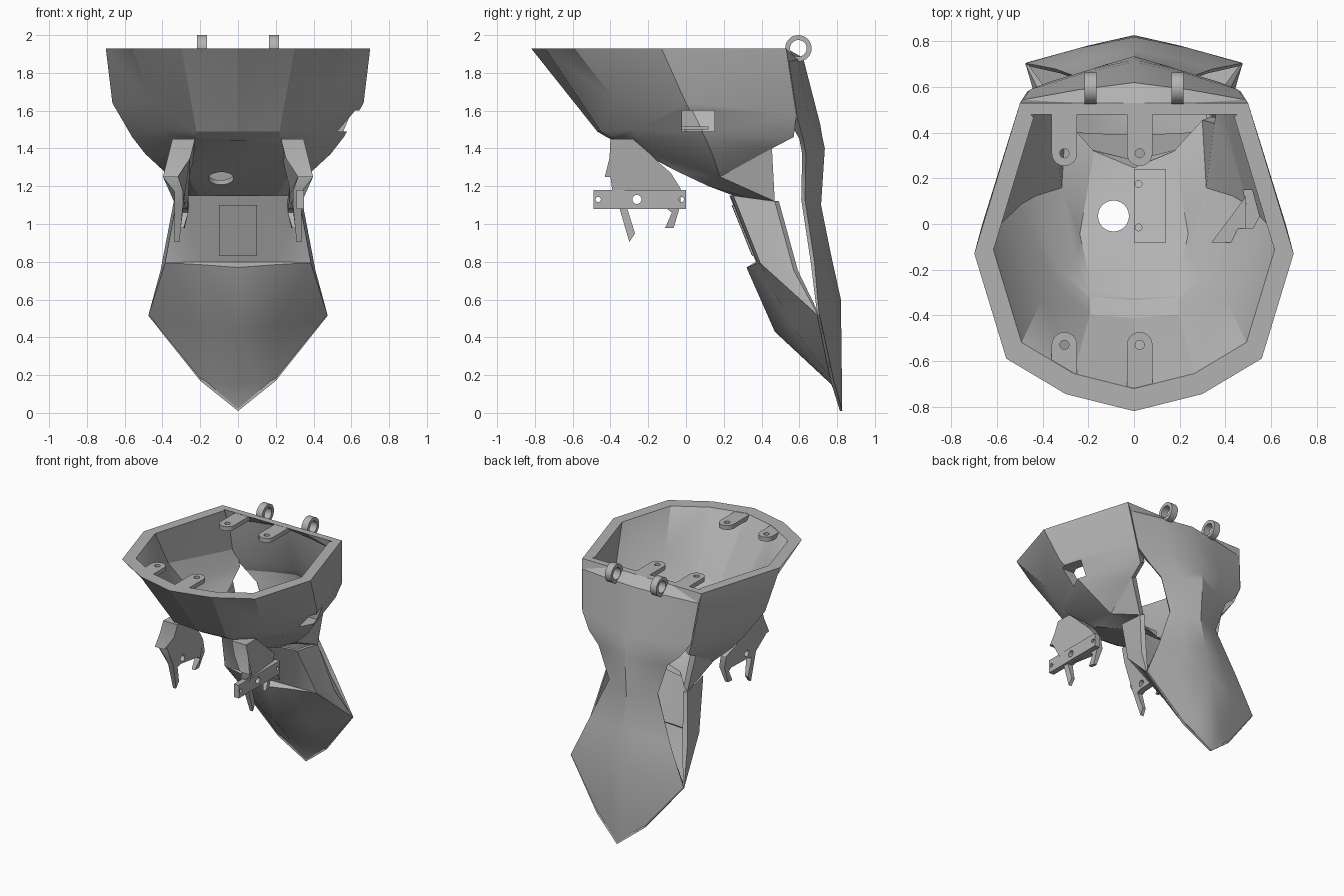
import bpy, bmesh, math
from mathutils import Vector

if "Cube" in bpy.data.objects:
    bpy.data.objects.remove(bpy.data.objects["Cube"])

grey = bpy.data.materials.new("plain grey")
grey.diffuse_color = (0.45, 0.45, 0.45, 1)
grey.use_nodes = True
grey.node_tree.nodes["Principled BSDF"].inputs["Base Color"].default_value = grey.diffuse_color


def shade(ob, angle=28):
    bpy.ops.object.select_all(action='DESELECT')
    bpy.context.view_layer.objects.active = ob
    ob.select_set(True)
    bpy.ops.object.shade_smooth_by_angle(angle=math.radians(angle))


def finish(name, bm):
    bmesh.ops.remove_doubles(bm, verts=bm.verts, dist=1e-5)
    bmesh.ops.recalc_face_normals(bm, faces=bm.faces)
    me = bpy.data.meshes.new(name)
    bm.to_mesh(me)
    bm.free()
    ob = bpy.data.objects.new(name, me)
    bpy.context.collection.objects.link(ob)
    me.materials.append(grey)
    shade(ob)
    return ob


def shell(name, rows, inner):
    """Mirrored half grid, thickened towards inner(point)."""
    bm = bmesh.new()
    seen = {}

    def vert(p):
        key = tuple(round(c, 4) for c in p)
        if key not in seen:
            seen[key] = bm.verts.new(key)
        return seen[key]

    for s in (1, -1):
        for a, b in zip(rows, rows[1:]):
            for i in range(len(a) - 1):
                quad = [vert((s * p[0], p[1], p[2])) for p in (a[i], a[i + 1], b[i + 1], b[i])]
                quad = list(dict.fromkeys(quad))
                if len(quad) > 2:
                    if s < 0:
                        quad.reverse()
                    if not bm.faces.get(quad):
                        bm.faces.new(quad)
    bmesh.ops.triangulate(bm, faces=bm.faces)
    outer = list(bm.faces)
    rim = [e for e in bm.edges if len(e.link_faces) == 1]
    twin = {v: bm.verts.new(inner(v.co)) for v in list(bm.verts)}
    for f in outer:
        bm.faces.new([twin[v] for v in reversed(f.verts)])
    for e in rim:
        a, b = e.verts
        bm.faces.new((a, b, twin[b], twin[a]))
    return finish(name, bm)


def prism(name, pts, axis, lo, hi):
    """Outline extruded along x (points are y, z) or z (points are x, y)."""
    bm = bmesh.new()
    place = (lambda p, d: (d, *p)) if axis == 'x' else (lambda p, d: (*p, d))
    a = [bm.verts.new(place(p, lo)) for p in pts]
    b = [bm.verts.new(place(p, hi)) for p in pts]
    n = len(pts)
    bm.faces.new(a)
    bm.faces.new(b[::-1])
    for i in range(n):
        bm.faces.new((a[i], b[i], b[(i + 1) % n], a[(i + 1) % n]))
    return finish(name, bm)


def circle(cx, cy, r, n=24, start=0.0, sweep=2 * math.pi):
    k = n if sweep > 6 else n - 1
    return [(cx + r * math.cos(start + sweep * i / k), cy + r * math.sin(start + sweep * i / k))
            for i in range(n)]


def cut(ob, pts, axis, lo, hi):
    cutter = prism("cutter", pts, axis, lo, hi)
    cutter.hide_render = True
    bpy.context.view_layer.objects.active = ob
    m = ob.modifiers.new("cut", 'BOOLEAN')
    m.operation, m.object, m.solver = 'DIFFERENCE', cutter, 'EXACT'
    bpy.ops.object.modifier_apply(modifier=m.name)
    bpy.data.objects.remove(cutter)
    shade(ob, 20)


def rect(a0, b0, a1, b1):
    return [(a0, b0), (a1, b0), (a1, b1), (a0, b1)]


# Bowl: rows from rim to centre line, columns from front to rear
bowl_rows = [
    [(0, -.82, 1.93), (.30, -.745, 1.93), (.56, -.59, 1.93), (.70, -.13, 1.93), (.50, .53, 1.93)],
    [(0, -.47, 1.49), (.22, -.45, 1.49), (.46, -.38, 1.66), (.665, 0, 1.64), (.465, .585, 1.58)],
    [(0, -.42, 1.46), (.22, -.40, 1.46), (.40, -.28, 1.50), (.56, .10, 1.46), (.42, .57, 1.46)],
    [(0, -.40, 1.45), (.22, -.38, 1.45), (.36, -.24, 1.44), (.49, .14, 1.37), (.40, .455, 1.40)],
    [(0, -.38, 1.44), (.22, -.36, 1.44), (.29, -.17, 1.37), (.36, .18, 1.25), (.34, .47, 1.12)],
    [(0, -.37, 1.44), (.21, -.32, 1.42), (.27, -.05, 1.28), (.24, .12, 1.20), (.20, .33, 1.14)],
    [(0, -.37, 1.44), (0, -.28, 1.40), (0, -.08, 1.30), (0, .10, 1.21), (0, .28, 1.14)],
]
bowl = shell("bowl", bowl_rows,
             lambda p: Vector((p.x * .88, p.y * (.88 if p.z > 1.9 or p.y < .3 else .97),
                               p.z if p.z > 1.9 else p.z + .03)))
cut(bowl, circle(-.09, .035, .068), 'z', 1.0, 1.5)
cut(bowl, rect(-.02, 1.49, .15, 1.60), 'x', .45, .8)

# Back plate from the rim down to the pointed tail: centre (y, z), edge (x, y, z)
back_table = [
    (.53, 1.93, .50, .53, 1.93), (.62, 1.88, .487, .545, 1.86), (.71, 1.53, .455, .59, 1.56),
    (.72, 1.47, .38, .62, 1.45), (.735, 1.40, .29, .635, 1.37), (.715, 1.10, .205, .63, 1.13),
    (.765, .85, .345, .68, .80), (.82, .60, .475, .705, .515), (.825, .20, .20, .775, .17),
    (.825, .01, 0, .825, .01)]
back_rows = [[(0, cy, cz), (ex / 2, cy + (ey - cy) * .42, (cz + ez) / 2), (ex, ey, ez)]
             for cy, cz, ex, ey, ez in back_table]
shell("back_plate", back_rows,
      lambda p: Vector((p.x * (.93 if p.z > .7 else 1),
                        p.y - (.05 if p.z > 1.5 else .02 if p.z > .7 else .01), p.z)))

# Tail front: flat face, corner and side wall, with a small ledge at the centre
side_tip, low_tip = (.475, .70, .515), (.20, .775, .17)
tail_rows = [
    [(0, .23, 1.15), (.20, .235, 1.15), (.32, .25, 1.15), (.34, .47, 1.12)],
    [(0, .37, .80), (.20, .375, .80), (.385, .39, .80), (.41, .57, .755)],
    [(0, .32, .77), (.20, .36, .785), (.385, .39, .795), (.41, .57, .755)],
    [(0, .47, .43), (.20, .56, .46), side_tip, side_tip],
    [(0, .77, .15), (.10, .77, .16), low_tip, low_tip],
    [(0, .82, .01)] * 4]
shell("tail_front", tail_rows,
      lambda p: Vector((p.x * (.94 if p.z > .6 else .99), p.y + (.022 if p.z > .6 else .008), p.z)))
shell("tail_panel", [[(0, .241, 1.10), (.1, .243, 1.10)], [(0, .350, .83), (.1, .352, .83)]],
      lambda p: Vector((p.x, p.y + .009, p.z)))

# Hinge rings on the rear rim
for side, s in (("left", -1), ("right", 1)):
    x = .19 * s
    ring = prism(side + "_hinge_ring", circle(.595, 1.93, .07, 32), 'x', x - .026, x + .026)
    cut(ring, circle(.595, 1.93, .044, 32), 'x', x - .1, x + .1)

# Screw tabs inside the rim, with round ends
for x in (-.305, .025):
    for part, yc, yr, s in (("rear", .31, .50, 1), ("front", -.53, -.72, -1)):
        if part == "front" and x < -.1:
            yr = -.66
        pts = circle(x, yc, .056, 13, math.pi if s > 0 else 0, math.pi)
        pts += [(x + .056 * s, yr), (x - .056 * s, yr)]
        tab = prism(part + "_tab", pts, 'z', 1.895, 1.928)
        cut(tab, circle(x, yc, .02, 16), 'z', 1.8, 2)

# Mounting plate on the floor and triangular bracket at the side
mount = prism("floor_mount", [(-.08, 1.31), (.24, 1.17), (.24, 1.22), (-.08, 1.36)], 'x', 0, .14)
for y in (-.015, .175):
    cut(mount, circle(.02, y, .015, 12), 'z', 1, 1.6)
bracket = prism("side_bracket", [(.34, -.08), (.49, -.08), (.49, .12)], 'z', 1.50, 1.515)
cut(bracket, circle(.46, -.04, .015, 12), 'z', 1.4, 1.6)

# Claws below the bowl: hooked outline with a long front and a short rear tooth
claw_outline = [
    (-.40, 1.45), (-.405, 1.35), (-.43, 1.25), (-.40, 1.25), (-.39, 1.17), (-.36, 1.11),
    (-.30, .905), (-.27, .95), (-.31, 1.08), (-.27, 1.09), (-.10, 1.08), (-.075, 1.06),
    (-.11, .98), (-.065, .98), (-.03, 1.10), (-.03, 1.19), (-.08, 1.27), (-.15, 1.33),
    (-.20, 1.38), (-.28, 1.45)]
for side, s in (("left", -1), ("right", 1)):
    claw = prism(side + "_claw", claw_outline, 'x', -.5, .5)
    for v in claw.data.vertices:
        y, z = v.co.y, v.co.z
        if z > 1.24:
            outer = .40 - (z - 1.24) * .25
        else:
            outer = max(.335, .40 - (1.24 - z))
        outer -= max(0, y + .3) * .12
        thick = .12 if z > 1.3 else .08 if z > 1.2 else .045 if z > 1.0 else .025
        v.co.x = s * (outer - (0 if v.co.x * s > 0 else thick))
    cut(claw, circle(-.26, 1.13, .024, 16), 'x', .2 * s, .5 * s)

# Drilled bar along the right claw
bar = prism("claw_bar", rect(-.49, 1.08, 0, 1.18), 'x', .31, .35)
for y, r in ((-.465, .014), (-.26, .024), (-.025, .014)):
    cut(bar, circle(y, 1.13, r, 16), 'x', .2, .5)
